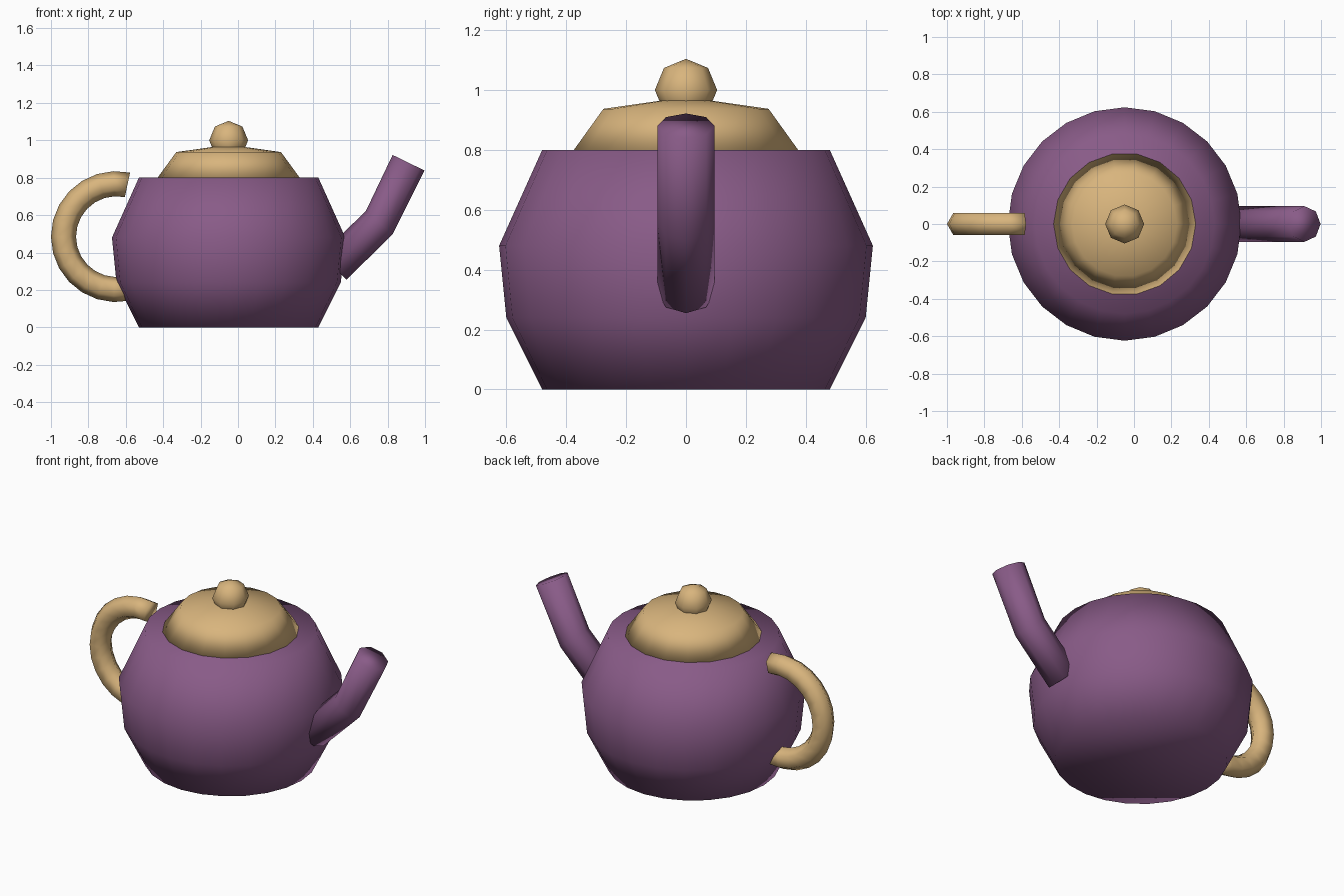
import bpy, bmesh, math
from mathutils import Vector

if "Cube" in bpy.data.objects:
    bpy.data.objects.remove(bpy.data.objects["Cube"])

AXIS_X = -0.05  # centre line of the pot


def material(name, rgb):
    m = bpy.data.materials.new(name)
    m.diffuse_color = (*rgb, 1)
    m.use_nodes = True
    m.node_tree.nodes["Principled BSDF"].inputs["Base Color"].default_value = m.diffuse_color
    return m


PURPLE = material("purple glaze", (0.25, 0.105, 0.245))
TAN = material("tan glaze", (0.69, 0.46, 0.205))


def skin(name, rings, mat):
    """Join closed rings of points into one smooth, capped solid."""
    bm = bmesh.new()
    loops = [[bm.verts.new(p) for p in ring] for ring in rings]
    n = len(loops[0])
    for a, b in zip(loops, loops[1:]):
        for i in range(n):
            j = (i + 1) % n
            bm.faces.new((a[i], a[j], b[j], b[i]))
    bm.faces.new(loops[0][::-1])
    bm.faces.new(loops[-1])
    bmesh.ops.recalc_face_normals(bm, faces=bm.faces)
    return finish(name, bm, mat)


def finish(name, bm, mat):
    for f in bm.faces:
        f.smooth = True
    me = bpy.data.meshes.new(name)
    bm.to_mesh(me)
    bm.free()
    me.materials.append(mat)
    ob = bpy.data.objects.new(name, me)
    bpy.context.collection.objects.link(ob)
    return ob


def lathe(name, profile, sides, mat):
    rings = []
    for r, z in profile:
        angles = [math.tau * i / sides for i in range(sides)]
        rings.append([(AXIS_X + r * math.cos(a), r * math.sin(a), z) for a in angles])
    return skin(name, rings, mat)


def tube(name, stations, radius, sides, mat):
    """Sweep a polygon in the xz plane; stations are (x, z, normal angle)."""
    rings = []
    for x, z, ang in stations:
        out = Vector((math.cos(ang), 0, math.sin(ang)))
        side = Vector((0, 1, 0))
        angles = [math.tau * i / sides for i in range(sides)]
        rings.append([Vector((x, 0, z)) + radius * (out * math.cos(a) + side * math.sin(a))
                      for a in angles])
    return skin(name, rings, mat)


# Pot body
lathe("body", [(0.48, 0), (0.60, 0.24), (0.624, 0.48), (0.48, 0.80)], 24, PURPLE)

# Lid with a shallow conical top
lathe("lid", [(0.38, 0.80), (0.28, 0.937), (0.06, 0.968)], 18, TAN)

# Lid knob
bm = bmesh.new()
bmesh.ops.create_uvsphere(bm, u_segments=8, v_segments=4, radius=0.104)
bmesh.ops.translate(bm, verts=bm.verts, vec=(AXIS_X, 0, 1.0))
finish("knob", bm, TAN)

# Bent spout
tube("spout", [(0.513, 0.322, math.radians(135)),
               (0.755, 0.56, math.radians(138)),
               (0.912, 0.88, math.radians(154))], 0.095, 8, PURPLE)

# Handle: a partial ring
STEPS = 14
arc = []
for i in range(STEPS + 1):
    a = math.radians(78 + 204 * i / STEPS)
    arc.append((-0.65 + 0.283 * math.cos(a), 0.485 + 0.283 * math.sin(a), a))
tube("handle", arc, 0.067, 6, TAN)
